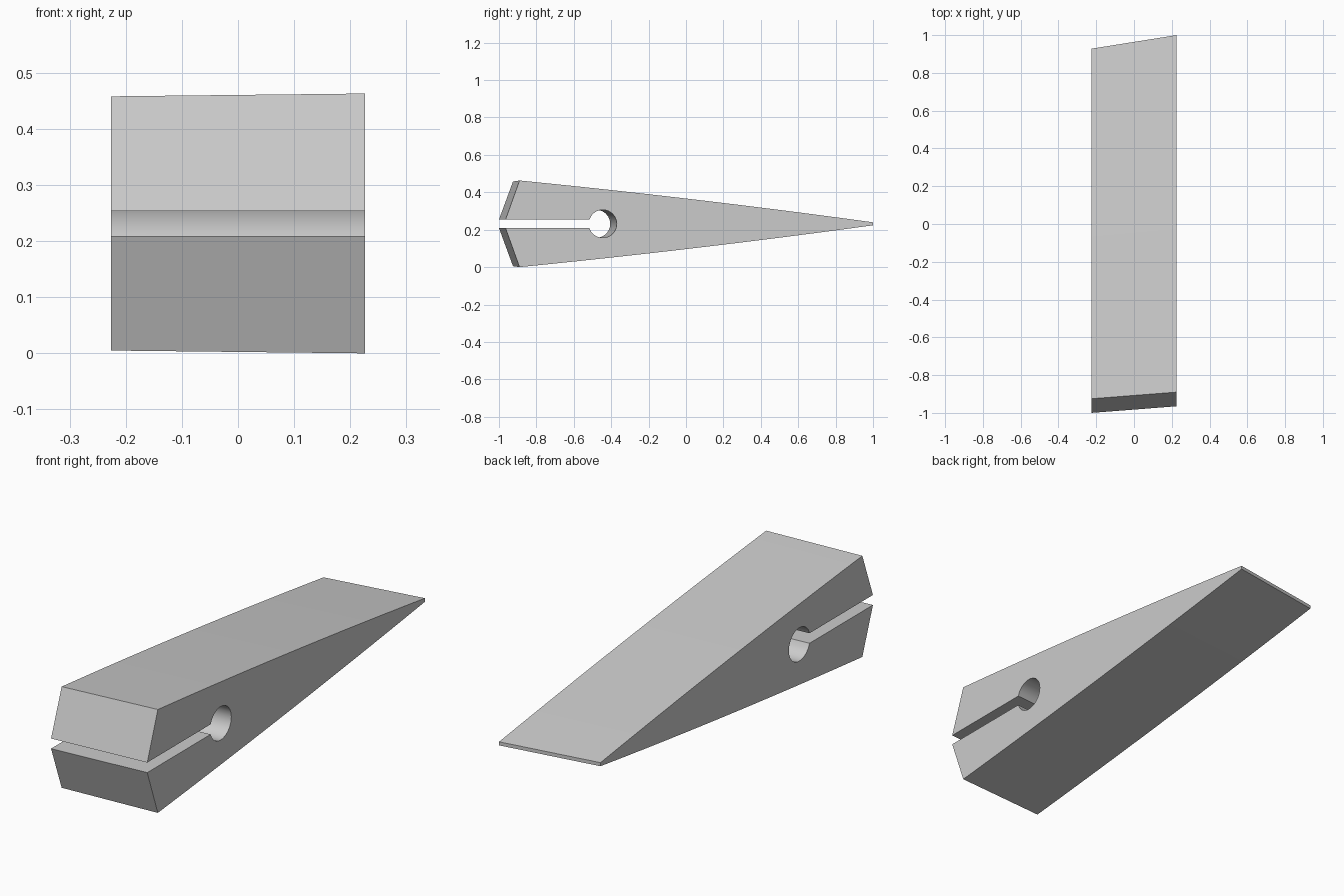
import bpy, bmesh, math

cube = bpy.data.objects.get("Cube")
if cube:
    bpy.data.objects.remove(cube, do_unlink=True)

HALF_WIDTH = 0.226
MID_Z = 0.2315
SLOT = 0.0225      # half height of the slot
HOLE = 0.075       # radius of the relief hole
ARC_STEPS = 12
HOLE_STEPS = 20

grey = bpy.data.materials.new("plain grey")
grey.use_nodes = True
colour = (0.6, 0.6, 0.6, 1)
grey.diffuse_color = colour
grey.node_tree.nodes["Principled BSDF"].inputs["Base Color"].default_value = colour


def side_profile(nose, shoulder, tip, height, hole_y):
    """Closed outline as (y, z offset): slot, hole, then the bowed wedge."""
    upper = [(nose, SLOT)]
    for i in range(ARC_STEPS + 1):
        t = i / ARC_STEPS
        z = height + (0.008 - height) * t + 0.036 * t * (1 - t)
        upper.append((shoulder + (tip - shoulder) * t, z))
    lower = [(y, -z) for y, z in reversed(upper)]
    start = math.asin(SLOT / HOLE)
    hole = []
    for i in range(HOLE_STEPS + 1):
        a = math.pi + start + (2 * math.pi - 2 * start) * i / HOLE_STEPS
        hole.append((hole_y + HOLE * math.cos(a), HOLE * math.sin(a)))
    return upper + lower + hole


# Wedge body with skewed front and back ends
bm = bmesh.new()
right = [bm.verts.new((-HALF_WIDTH, y, MID_Z + z))
         for y, z in side_profile(-1, -0.925, 0.928, 0.2265, -0.48)]
left = [bm.verts.new((HALF_WIDTH, y, MID_Z + z))
        for y, z in side_profile(-0.965, -0.89, 1, 0.2315, -0.445)]
bm.faces.new(right)
bm.faces.new(left)
count = len(right)
for i in range(count):
    j = (i + 1) % count
    bm.faces.new((right[i], right[j], left[j], left[i]))
bmesh.ops.recalc_face_normals(bm, faces=bm.faces)

# Split the concave side faces cleanly
bmesh.ops.triangulate(bm, faces=[f for f in bm.faces if len(f.verts) > 4])

mesh = bpy.data.meshes.new("slotted_wedge")
bm.to_mesh(mesh)
bm.free()
mesh.materials.append(grey)
wedge = bpy.data.objects.new("slotted_wedge", mesh)
bpy.context.collection.objects.link(wedge)
bpy.context.view_layer.objects.active = wedge
wedge.select_set(True)
bpy.ops.object.shade_smooth_by_angle(angle=math.radians(30))
